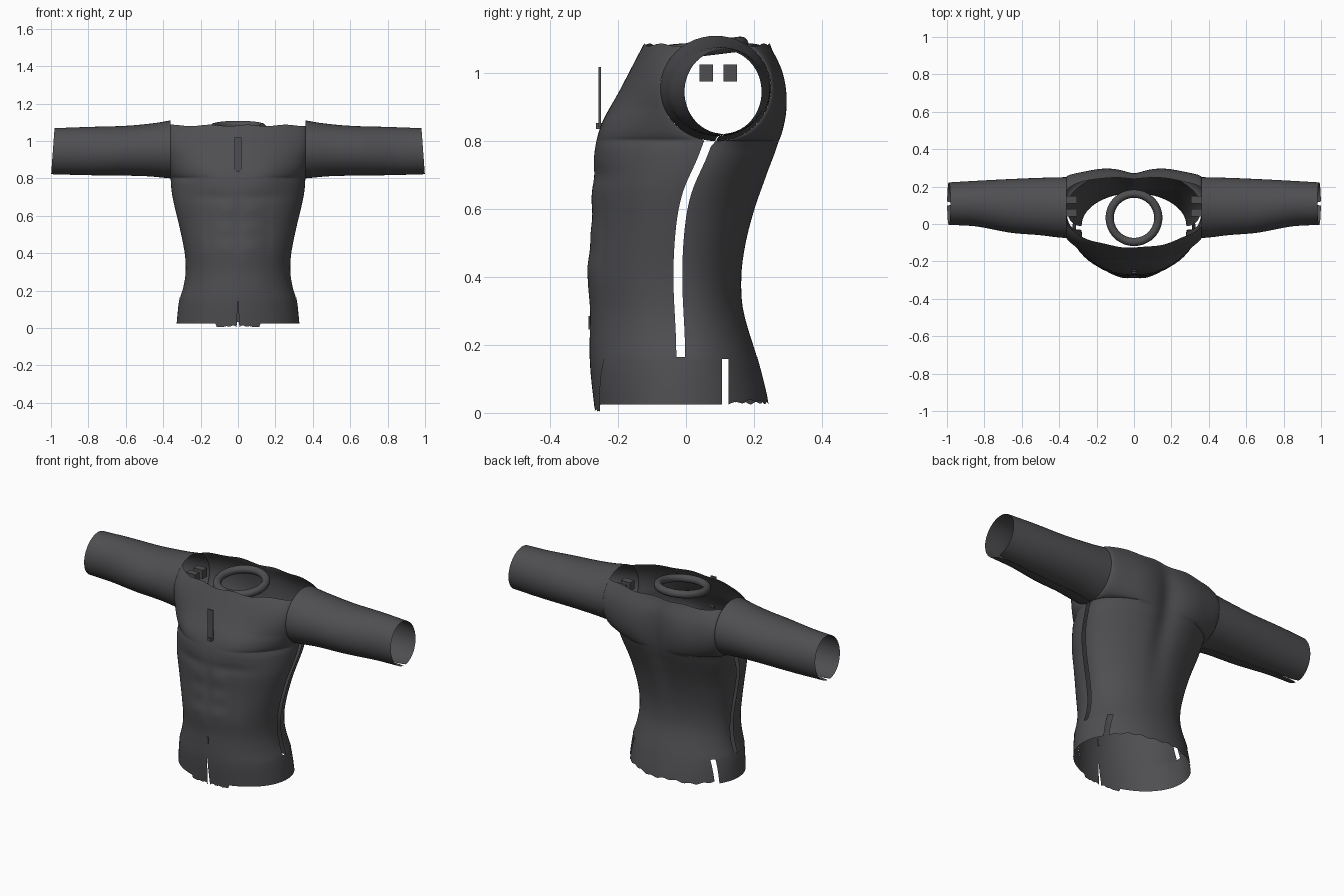
import bpy, bmesh, math
from mathutils import Vector

if "Cube" in bpy.data.objects:
    bpy.data.objects.remove(bpy.data.objects["Cube"])

mat = bpy.data.materials.new("charcoal fabric")
mat.diffuse_color = (0.078, 0.076, 0.082, 1)
mat.use_nodes = True
mat.node_tree.nodes["Principled BSDF"].inputs["Base Color"].default_value = mat.diffuse_color


def curve(*pts):
    """Smooth interpolation through (position, value) pairs."""
    def slope(i):
        a, b = pts[max(i - 1, 0)], pts[min(i + 1, len(pts) - 1)]
        return (b[1] - a[1]) / (b[0] - a[0])

    def f(t):
        t = min(max(t, pts[0][0]), pts[-1][0])
        i = 0
        while i < len(pts) - 2 and t > pts[i + 1][0]:
            i += 1
        (p, u), (q, v) = pts[i], pts[i + 1]
        h = q - p
        k = (t - p) / h
        return (u * (1 + 2 * k) * (1 - k) ** 2 + slope(i) * h * k * (1 - k) ** 2
                + v * k * k * (3 - 2 * k) + slope(i + 1) * h * k * k * (k - 1))
    return f


def finish(name, bm, angle=40):
    me = bpy.data.meshes.new(name)
    bm.to_mesh(me)
    bm.free()
    ob = bpy.data.objects.new(name, me)
    bpy.context.collection.objects.link(ob)
    me.materials.append(mat)
    bpy.ops.object.select_all(action='DESELECT')
    ob.select_set(True)
    bpy.context.view_layer.objects.active = ob
    bpy.ops.object.shade_smooth_by_angle(angle=math.radians(angle))
    return ob


def sheet(name, fn, nu, nv, axis):
    """Open surface fn(u, v), u and v in 0..1, facing away from axis(point)."""
    bm = bmesh.new()
    g = [[bm.verts.new(fn(i / nu, j / nv)) for i in range(nu + 1)] for j in range(nv + 1)]
    for j in range(nv):
        for i in range(nu):
            bm.faces.new((g[j][i], g[j][i + 1], g[j + 1][i + 1], g[j + 1][i]))
    bm.normal_update()
    if sum(f.normal.dot(f.calc_center_median() - axis(f.calc_center_median())) for f in bm.faces) < 0:
        bmesh.ops.reverse_faces(bm, faces=bm.faces[:])
    return finish(name, bm)


def box(name, loc, size, rot=0):
    bm = bmesh.new()
    bmesh.ops.create_cube(bm, size=1)
    for v in bm.verts:
        v.co = Vector([a * b for a, b in zip(v.co, size)])
    ob = finish(name, bm)
    ob.location = loc
    ob.rotation_euler.x = rot
    return ob


def upright(p):
    return Vector((0, 0, p.z))


def bump(x, z, cx, cz, rx, rz):
    return math.exp(-((x - cx) / rx) ** 2 - ((z - cz) / rz) ** 2)


# Torso outline by height: half width, chest line, back line and side seam
width = curve((0, .328), (.15, .312), (.22, .292), (.3, .28), (.4, .285), (.55, .315), (.7, .35), (.8, .36), (1.1, .36))
chest = curve((0, -.268), (.15, -.283), (.3, -.283), (.4, -.29), (.55, -.278), (.75, -.272),
              (.85, -.248), (.95, -.195), (1.09, -.122))
back = curve((0, .245), (.05, .238), (.15, .213), (.3, .17), (.4, .166), (.5, .182), (.6, .21), (.7, .245),
             (.8, .278), (.9, .291), (1, .282), (1.08, .25))
seam = curve((0, -.015), (.2, -.016), (.4, -.024), (.55, -.016), (.65, .004), (.75, .047), (.8, .066))
ARM_Y, ARM_Z, ARM_RY, ARM_RZ = .0875, .955, .163, .155


def edge_y(z, side):
    """Side edge of a panel: along the open seam, then around the armhole."""
    if z <= ARM_Z - ARM_RZ:
        return seam(z) + side * .013
    k = (z - ARM_Z) / ARM_RZ
    y = ARM_Y + side * ARM_RY * math.sqrt(max(0, 1 - k * k))
    s = seam(z) + side * .013
    return min(y, s) if side < 0 else max(y, s)


def heights(v, x):
    # the rows crowd together where the armhole begins
    top = 1.083 + .004 * math.sin(31 * x)
    return .158 + (v / .6) * .642 if v < .6 else .8 + ((v - .6) / .4) ** 1.5 * (top - .8)


def front(u, v):
    a = (u * 2 - 1) * math.pi / 2
    z = heights(v, math.sin(a) * .36)
    e = edge_y(z, -1)
    p = 1 + .5 * min(max((z - .78) / .12, 0), 1)
    x = width(z) * math.sin(a)
    y = e + (chest(z) - e) * max(math.cos(a), 0) ** p
    ax, c = abs(x), max(math.cos(a), 0)
    # chest muscles, stomach muscles and centre groove
    relief = .014 * bump(ax, z, .17, .83, .1, .08) - .007 * bump(ax, z, .13, .7, .13, .025)
    for cz in (.43, .53, .63):
        relief += .005 * bump(ax, z, .065, cz, .045, .035)
    relief -= .006 * bump(x, z, 0, .6, .02, .2) + .004 * bump(ax, z, .16, .5, .02, .15)
    return Vector((x, y - relief * c, z))


def rear(u, v):
    a = (u * 2 - 1) * math.pi / 2
    z = heights(v, math.sin(a) * .36)
    e = edge_y(z, 1)
    x = width(z) * math.sin(a)
    y = e + (back(z) - e) * max(math.cos(a), 0)
    # spine groove and shoulder blades
    y -= .024 * bump(x, z, 0, .8, .06, .28)
    y += .01 * bump(abs(x), z, .17, .9, .09, .16)
    return Vector((x, y, z))


sheet("front_panel", front, 56, 70, upright)
sheet("back_panel", rear, 56, 70, upright)


# Waistband, cut into side, front and back pieces
def around(a, z, grow=1.0):
    c, yc = math.cos(a), seam(z)
    y = yc + ((yc - chest(z)) * -c if c > 0 else (back(z) - yc) * -c)
    return Vector((width(z) * math.sin(a) * grow, y * grow, z))


def cut(z):
    return math.asin((.105 + .4 * z) / width(z))


def gap(z, y):
    return math.pi - math.acos((y - seam(z)) / (back(z) - seam(z)))


for s, side in ((-1, "left"), (1, "right")):
    def hip(u, v):
        z = .024 + .14 * v + .035 * v * (1 - u) ** 8
        a = cut(z) * (1 - u) + gap(z, .105) * u
        return around(s * a, z, 1.008)

    def fly(u, v):
        # centre strip, split below the navel
        low = .004 + .012 * (1 - u) * abs(math.sin(9 * u))
        z = low + (.175 - low) * v
        a0 = .022 * (1 - v)
        return around(s * (a0 + (cut(z) + .02 - a0) * u), z)

    sheet("hip_band_" + side, hip, 30, 6, upright)
    sheet("fly_" + side, fly, 10, 8, upright)


def tail(u, v):
    # rear waist piece with a ragged hem
    k = 2 * u - 1
    low = .032 + .008 * math.sin(17 * k) * math.cos(9 * k)
    z = low + (.165 - low) * v
    g = gap(z, .125)
    return around(g + (2 * math.pi - 2 * g) * u, z, 1.004)


sheet("back_band", tail, 40, 6, upright)

# Sleeves: open tubes that widen into the armholes
s_front = curve((.36, -.0755), (.42, -.07), (.5, -.06), (.65, -.048), (.75, -.03), (.85, -.012), (1, -.004))
s_back = curve((.36, .2505), (.5, .247), (.6, .243), (.75, .236), (1, .222))
s_top = curve((.36, 1.11), (.45, 1.095), (.6, 1.081), (.8, 1.075), (1, 1.068))
s_low = curve((.36, .80), (.5, .812), (.75, .816), (1, .822))

for s, side in ((-1, "left"), (1, "right")):
    def sleeve(u, v):
        x = .36 + .63 * v
        slit = .01 + .09 * max(0, (v - .94) / .06)
        a = slit + (2 * math.pi - 2 * slit) * u
        f, b, t, l = s_front(x), s_back(x), s_top(x), s_low(x)
        z = (t + l) / 2 - (t - l) / 2 * math.cos(a)
        y = (f + b) / 2 - (b - f) / 2 * math.sin(a)
        x += .009 * v ** 4 * math.cos(a)
        return Vector((s * x, y, z))

    sheet("sleeve_" + side, sleeve, 48, 26, lambda p: Vector((p.x, .09, .95)))
    # small padding blocks inside the shoulder
    for y in (.06, .13):
        box("shoulder_pad_" + side, (s * .335, y, 1.0), (.06, .04, .05))

# Neck ring, slightly higher at the back
bpy.ops.mesh.primitive_torus_add(major_radius=.13, minor_radius=.022, major_segments=48, minor_segments=12,
                                 location=(0, .033, 1.07), rotation=(math.radians(7), 0, 0))
ring = bpy.context.object
ring.name = "neck_ring"
ring.data.materials.append(mat)
bpy.ops.object.shade_smooth_by_angle(angle=math.radians(40))

# Chest pull tab and navel slot
box("pull_tab", (0, -.254, .93), (.036, .007, .175))
box("pull_tab_foot", (0, -.255, .845), (.02, .02, .018))
box("navel", (0, -.283, .265), (.012, .008, .04))
